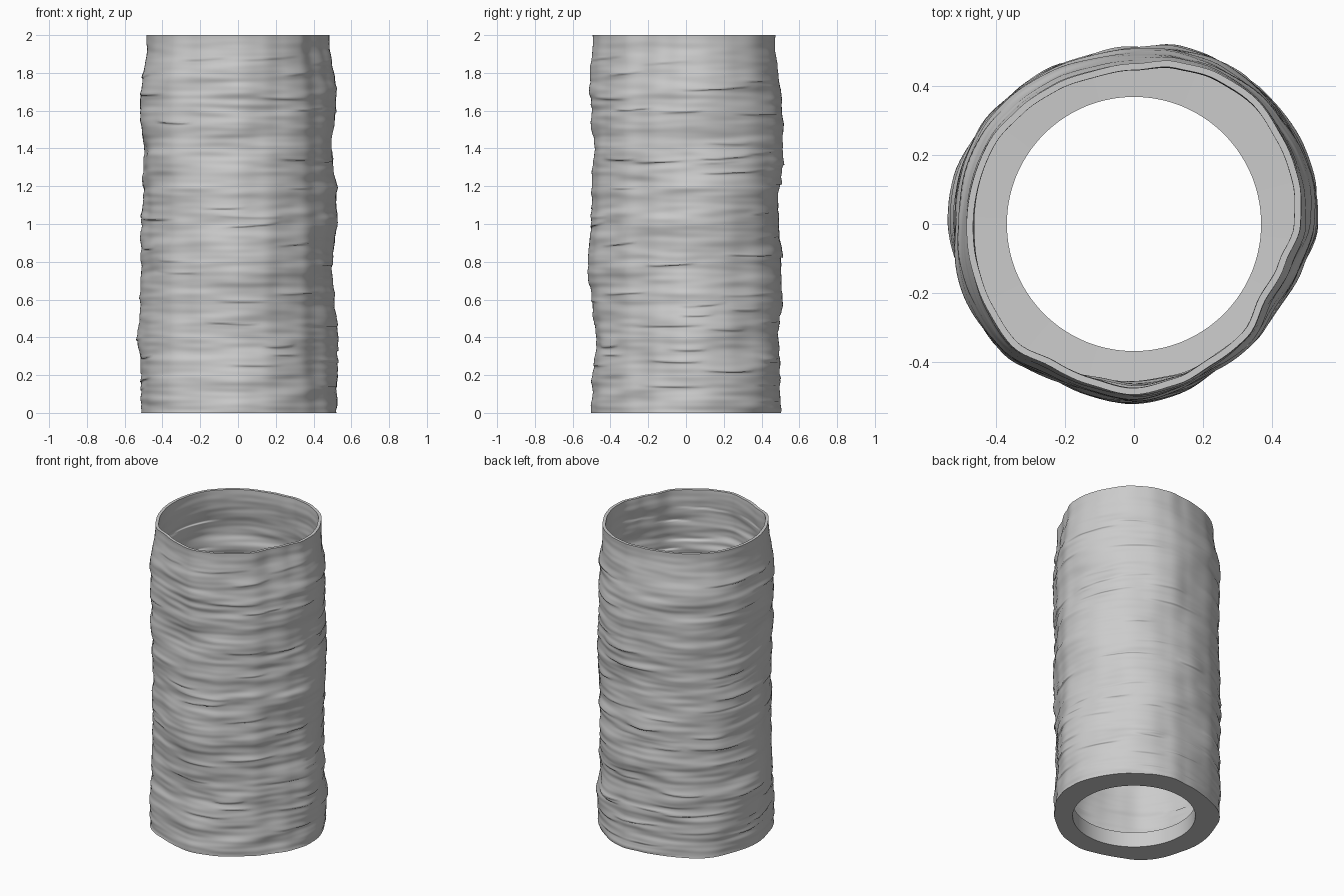
import bpy, bmesh, random
from math import cos, sin, pi, tau, exp
from mathutils import Vector, noise

cube = bpy.data.objects.get("Cube")
if cube:
    bpy.data.objects.remove(cube, do_unlink=True)

random.seed(7)
SEGMENTS, ROWS = 144, 250
HEIGHT, WALL, FLOOR, HOLE = 2.0, 0.019, 0.1, 0.368
LIP = 0.008

# Wall radius at even heights, for eight directions from +x towards +y
PROFILES = (
    (.53, .52, .525, .505, .495, .525, .52, .51, .52, .515, .485),
    (.525, .535, .52, .525, .525, .525, .535, .53, .525, .52, .5),
    (.49, .495, .48, .505, .505, .495, .495, .505, .515, .5, .475),
    (.51, .515, .515, .51, .51, .51, .51, .51, .51, .51, .48),
    (.51, .505, .525, .52, .51, .51, .505, .5, .53, .515, .48),
    (.525, .525, .52, .52, .515, .515, .52, .525, .525, .525, .5),
    (.505, .5, .48, .505, .525, .505, .5, .49, .505, .515, .5),
    (.48, .48, .475, .475, .48, .485, .48, .48, .48, .475, .46),
)
# Lobed outline of the rim, every 15 degrees
RIM = (.484, .494, .499, .508, .5, .487, .466, .46, .467, .474, .485, .485,
       .485, .488, .494, .502, .478, .48, .494, .482, .466, .464, .44, .455)


def ease(t):
    t = min(max(t, 0), 1)
    return t * t * (3 - 2 * t)


def sample(values, t, cyclic=False):
    i = int(t)
    a = values[i % len(values)]
    b = values[(i + 1) % len(values)] if cyclic else values[min(i + 1, len(values) - 1)]
    return a + (b - a) * ease(t - i)


# Short drooping ledges: angle, height, half width, depth, tilt
ledges = [(random.uniform(0, tau), random.uniform(.05, 1.9), random.uniform(.2, .45),
           random.uniform(.006, .013), random.uniform(-.02, .04)) for _ in range(85)]


def wall_point(angle, z):
    """Radius and height of the outer wall."""
    c, s = cos(angle), sin(angle)
    turn = angle / tau
    around = [sample(p, z / HEIGHT * 10) for p in PROFILES]
    r = sample(around, turn * 8, True)
    top = ease((z - 1.7) / 0.3)
    # the rim's lobes fade but carry on down the wall
    rim = sample(RIM, turn * 24, True)
    r += 0.6 * (rim - sample(RIM[::3], turn * 8, True))
    r += 0.012 * noise.noise(Vector((c * 2.6, s * 2.6, z * 3 + 5)))
    r = r * (1 - top) + rim * top
    # thin horizontal strata
    strata = 0.011 * noise.noise(Vector((c * 1.6, s * 1.6, z * 14 + 40)))
    strata += 0.004 * noise.noise(Vector((c * 2, s * 2, z * 34 + 70)))
    droop = 0
    for a, h, width, depth, tilt in ledges:
        d = (angle - a + pi) % tau - pi
        rise = z - h - tilt * d
        if abs(d) < width and 0 <= rise < 0.12:
            bump = depth * (1 - (d / width) ** 2) * min(1, rise / LIP) * exp(-rise / 0.03)
            strata += bump
            droop = max(droop, bump * 1.3)
    return r - 0.002 + strata * (1 - 0.6 * top), z - droop * (1 - top)


# Vase wall: one closed cross-section swept round the axis
angles = [tau * i / SEGMENTS for i in range(SEGMENTS)]
heights = [HEIGHT * j / ROWS for j in range(ROWS + 1)]
outer = [[wall_point(a, z) for a in angles] for z in heights]
inner = [[(r - WALL, max(z, FLOOR)) for r, z in ring]
         for h, ring in zip(reversed(heights), reversed(outer)) if h > FLOOR]
hole_top = [[(HOLE, FLOOR)] * SEGMENTS]
hole_bottom = [[(HOLE, 0)] * SEGMENTS]
rings = outer + inner + hole_top + hole_bottom

bm = bmesh.new()
verts = [[bm.verts.new((r * cos(a), r * sin(a), z)) for a, (r, z) in zip(angles, ring)]
         for ring in rings]
for j, low in enumerate(verts):
    high = verts[(j + 1) % len(verts)]
    for i in range(SEGMENTS):
        k = (i + 1) % SEGMENTS
        bm.faces.new((low[i], low[k], high[k], high[i])).smooth = True

# Crisp edges at the rim, foot and hole
corner_rings = (0, len(outer) - 1, len(outer), len(rings) - 3, len(rings) - 2, len(rings) - 1)
for j in corner_rings:
    for i in range(SEGMENTS):
        bm.edges.get((verts[j][i], verts[j][(i + 1) % SEGMENTS])).smooth = False

mesh = bpy.data.meshes.new("layered_tube")
bm.to_mesh(mesh)
bm.free()

# Plain grey clay
clay = bpy.data.materials.new("grey_clay")
clay.use_nodes = True
colour = (0.6, 0.6, 0.6, 1)
clay.diffuse_color = colour
bsdf = clay.node_tree.nodes["Principled BSDF"]
bsdf.inputs["Base Color"].default_value = colour
bsdf.inputs["Roughness"].default_value = 0.7
mesh.materials.append(clay)

tube = bpy.data.objects.new("layered_tube", mesh)
bpy.context.collection.objects.link(tube)
